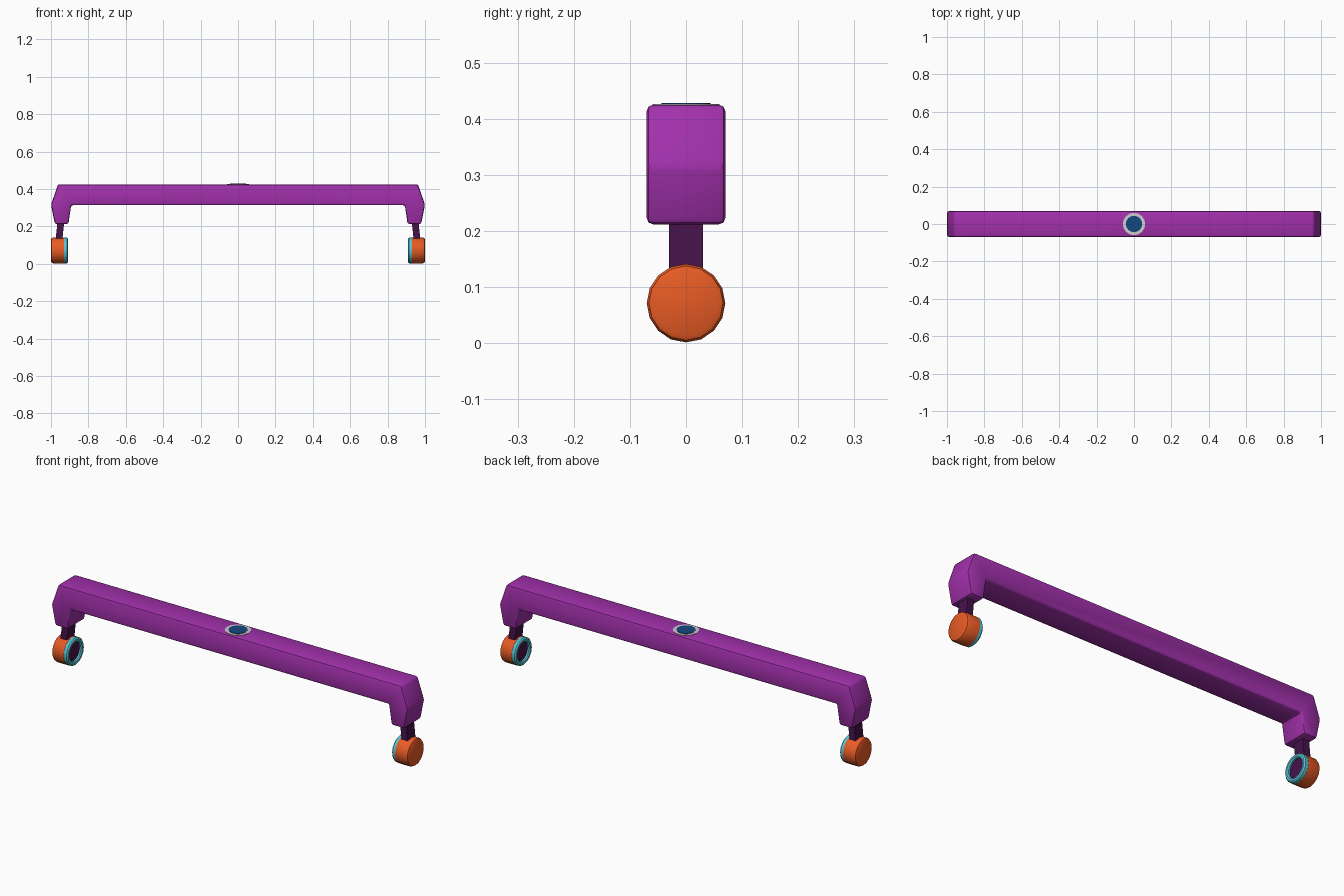
import bpy, bmesh, math

if "Cube" in bpy.data.objects:
    bpy.data.objects.remove(bpy.data.objects["Cube"])


def material(name, rgb):
    m = bpy.data.materials.new(name)
    m.diffuse_color = (*rgb, 1)
    m.use_nodes = True
    m.node_tree.nodes["Principled BSDF"].inputs["Base Color"].default_value = m.diffuse_color
    return m


PURPLE = material("purple", (0.36, 0.03, 0.41))
DARK = material("dark purple", (0.06, 0.006, 0.07))
ORANGE = material("orange", (0.80, 0.105, 0.018))
CYAN = material("cyan", (0.10, 0.55, 0.66))
GREY = material("light grey", (0.62, 0.62, 0.65))
BLUE = material("dark blue", (0.007, 0.065, 0.22))


def finish(bm, name, mat, angle=35):
    bmesh.ops.recalc_face_normals(bm, faces=bm.faces)
    me = bpy.data.meshes.new(name)
    bm.to_mesh(me)
    bm.free()
    me.materials.append(mat)
    ob = bpy.data.objects.new(name, me)
    bpy.context.collection.objects.link(ob)
    bpy.ops.object.select_all(action='DESELECT')
    ob.select_set(True)
    bpy.context.view_layer.objects.active = ob
    bpy.ops.object.shade_smooth_by_angle(angle=math.radians(angle))
    return ob


def prism(name, outline, half_y, mat, bevel=0.0):
    """Extrude an x-z outline along y, with optional rounded edges."""
    bm = bmesh.new()
    face = bm.faces.new([bm.verts.new((x, -half_y, z)) for x, z in outline])
    ext = bmesh.ops.extrude_face_region(bm, geom=[face])
    for v in ext["geom"]:
        if isinstance(v, bmesh.types.BMVert):
            v.co.y = half_y
    bmesh.ops.recalc_face_normals(bm, faces=bm.faces)
    if bevel:
        bmesh.ops.bevel(bm, geom=bm.edges[:], offset=bevel, segments=2,
                        profile=0.5, affect='EDGES')
    return finish(bm, name, mat)


def lathe(name, profile, mat, side, cz=0.0715, n=16):
    """Turn (x, radius) points round the wheel axis."""
    bm = bmesh.new()
    rings = []
    for x, r in profile:
        if r == 0:
            rings.append([bm.verts.new((side * x, 0, cz))] * n)
        else:
            rings.append([bm.verts.new((side * x,
                                        r * math.cos(2 * math.pi * i / n),
                                        cz + r * math.sin(2 * math.pi * i / n)))
                          for i in range(n)])
    for a, b in zip(rings, rings[1:]):
        for i in range(n):
            j = (i + 1) % n
            bm.faces.new(list(dict.fromkeys((a[i], a[j], b[j], b[i]))))
    return finish(bm, name, mat)


def disc(name, r, z0, z1, mat, n=16):
    bm = bmesh.new()
    bmesh.ops.create_cone(bm, cap_ends=True, segments=n, radius1=r, radius2=r,
                          depth=z1 - z0)
    bmesh.ops.translate(bm, verts=bm.verts, vec=(0, 0, (z0 + z1) / 2))
    return finish(bm, name, mat)


# Main band: a long beam with a short downturned end on each side
right = [(0.892, 0.313), (0.907, 0.212), (0.979, 0.212),
         (1.0, 0.315), (0.962, 0.425)]
left = [(-x, z) for x, z in reversed(right)]
prism("band", right + left, 0.07, PURPLE, 0.011)

# Button on top of the band
disc("button_ring", 0.06, 0.42, 0.4265, GREY)
disc("button", 0.044, 0.42, 0.4285, BLUE)

for side, word in ((-1, "left"), (1, "right")):
    # Slanted stem between band and cup
    stem = [(0.928, 0.235), (0.964, 0.235), (0.978, 0.10), (0.942, 0.10)]
    prism(word + "_stem", [(side * x, z) for x, z in stem], 0.03, DARK)
    # Outer cup with softened rim
    lathe(word + "_cup", [(1.0, 0), (1.0, 0.058), (0.996, 0.066), (0.988, 0.07),
                          (0.93, 0.07), (0.93, 0)], ORANGE, side)
    # Ring-shaped cushion facing inward
    lathe(word + "_cushion", [(0.93, 0.069), (0.915, 0.069), (0.909, 0.063),
                              (0.909, 0.053), (0.914, 0.047), (0.929, 0.047)],
          CYAN, side)
    # Recessed dark inner face
    lathe(word + "_inner_face", [(0.93, 0.048), (0.922, 0.048), (0.922, 0)],
          DARK, side)
